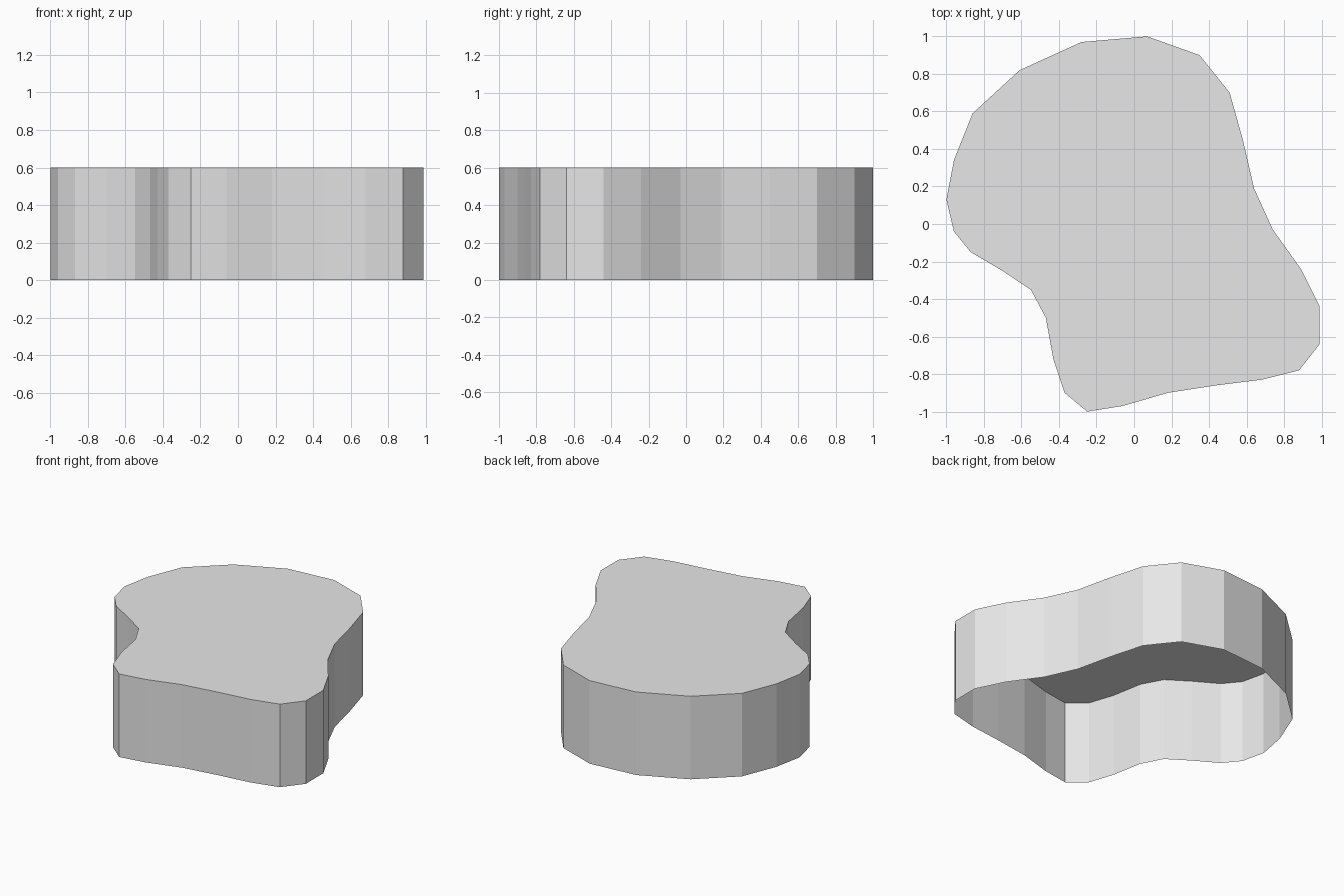
import bpy
import bmesh

HEIGHT = 0.6

default_cube = bpy.data.objects.get("Cube")
if default_cube:
    bpy.data.objects.remove(default_cube, do_unlink=True)

# Plan outline, clockwise from the rear
outline = [
    (.07, 1), (.35, .9), (.51, .7), (.58, .45), (.64, .19), (.74, -.03),
    (.89, -.24), (.99, -.44), (.99, -.64), (.88, -.78), (.68, -.83),
    (.44, -.86), (.18, -.9), (-.06, -.97), (-.25, -1), (-.37, -.9),
    (-.43, -.72), (-.47, -.5), (-.55, -.35), (-.7, -.25), (-.87, -.15),
    (-.96, -.04), (-1, .13), (-.96, .34), (-.86, .59), (-.61, .82), (-.28, .97),
]
outline.reverse()


def make_material(name, color):
    material = bpy.data.materials.new(name)
    material.use_nodes = True
    material.diffuse_color = color
    shader = material.node_tree.nodes["Principled BSDF"]
    shader.inputs["Base Color"].default_value = color
    return material


def open_bottom_shell(name, points, height, material):
    """Flat top with a straight skirt of walls, left open underneath."""
    bm = bmesh.new()
    upper = [bm.verts.new((x, y, height)) for x, y in points]
    lower = [bm.verts.new((x, y, 0)) for x, y in points]
    bm.faces.new(upper)
    for i in range(len(points)):
        j = (i + 1) % len(points)
        bm.faces.new((lower[i], lower[j], upper[j], upper[i]))
    mesh = bpy.data.meshes.new(name)
    bm.to_mesh(mesh)
    bm.free()
    mesh.materials.append(material)
    shell = bpy.data.objects.new(name, mesh)
    bpy.context.collection.objects.link(shell)
    return shell


# Single flat-shaded shell
light_grey = make_material("light grey", (.8, .8, .8, 1))
open_bottom_shell("curved_platform", outline, HEIGHT, light_grey)
